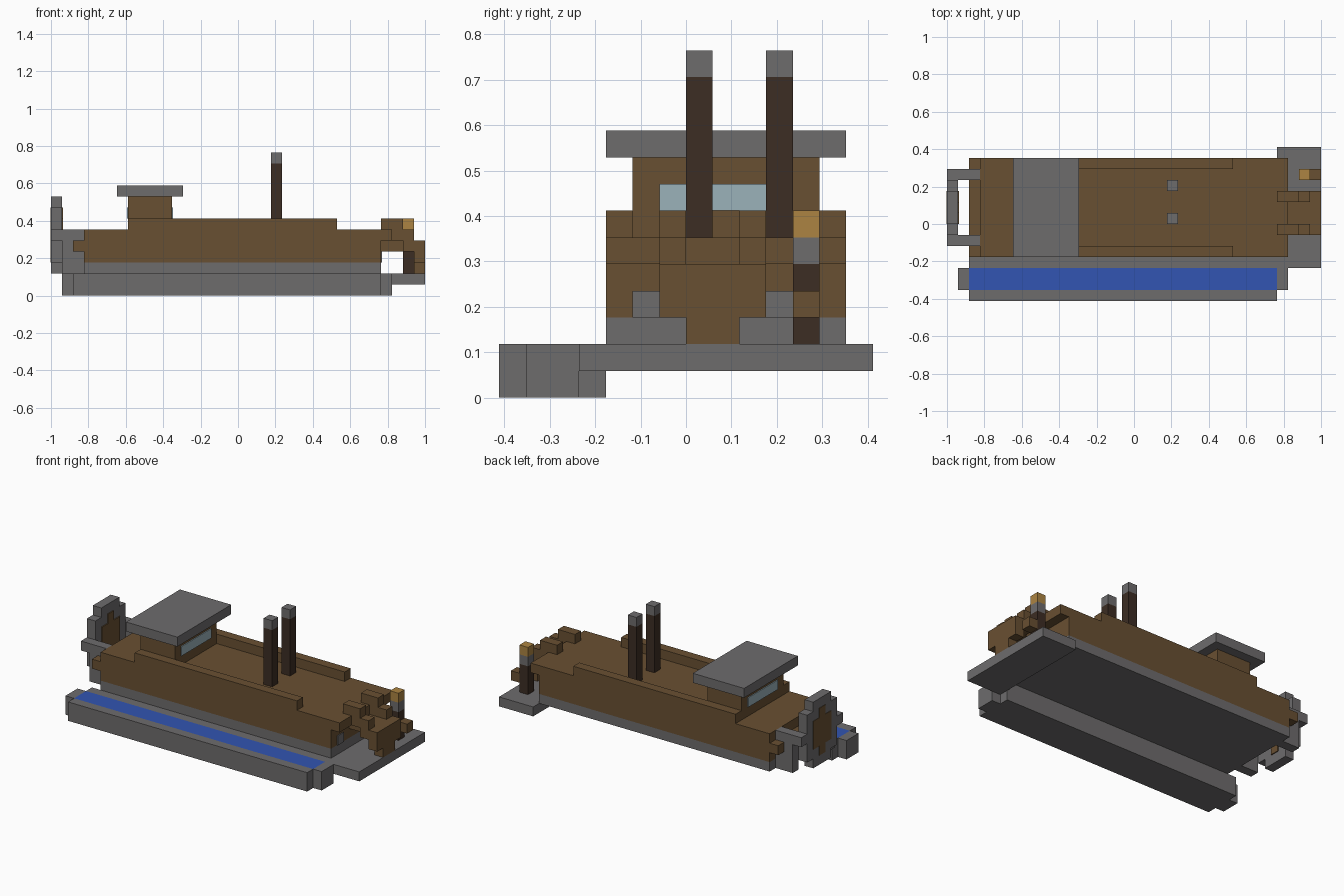
import bpy
import bmesh

cube = bpy.data.objects.get("Cube")
if cube:
    bpy.data.objects.remove(cube, do_unlink=True)

U = 2 / 34  # one block
THIN = 0.1  # plate thickness in blocks


def material(name, rgb):
    m = bpy.data.materials.new(name)
    m.use_nodes = True
    m.diffuse_color = (*rgb, 1)
    m.node_tree.nodes["Principled BSDF"].inputs["Base Color"].default_value = (*rgb, 1)
    return m


GRAY = material("gray stone", (0.155, 0.15, 0.152))
BROWN = material("brown wood", (0.141, 0.08, 0.032))
DARK = material("dark wood", (0.045, 0.026, 0.017))
BLUE = material("water blue", (0.032, 0.091, 0.445))
GLASS = material("pale glass", (0.328, 0.445, 0.491))
GOLD = material("flame gold", (0.413, 0.231, 0.054))


def blocks(name, mat, *boxes):
    """One object from boxes given as (x0, x1, y0, y1, z0, z1) in blocks."""
    bm = bmesh.new()
    for x0, x1, y0, y1, z0, z1 in boxes:
        made = bmesh.ops.create_cube(bm, size=1)
        for v in made["verts"]:
            v.co.x = (x1 if v.co.x > 0 else x0) * U - 1
            v.co.y = ((y1 if v.co.y > 0 else y0) - 7) * U
            v.co.z = (z1 if v.co.z > 0 else z0) * U
    mesh = bpy.data.meshes.new(name)
    bm.to_mesh(mesh)
    bm.free()
    mesh.materials.append(mat)
    ob = bpy.data.objects.new(name, mesh)
    bpy.context.collection.objects.link(ob)
    return ob


# Water trough along the front
blocks("trough", GRAY,
       (2, 30, 0, 1, 0, 2), (2, 30, 3, 4, 0, 2), (2, 30, 1, 3, 0, 1),
       (1, 2, 1, 3, 0, 2), (30, 31, 1, 3, 0, 2))
blocks("water", BLUE, (2, 30, 1, 3, 1, 2))

# Landing stage at the right end
blocks("landing_stage", GRAY, (30, 34, 3, 14, 1, 2))

# Hull, end rails and bulwarks
blocks("hull_base", GRAY, (3, 30, 4, 13, 2, 3))
blocks("hull", BROWN, (3, 30, 4, 13, 3, 6))
blocks("end_rails", BROWN, (2, 3, 4, 13, 4, 5), (30, 31, 4, 13, 5, 6))
blocks("bulwarks", BROWN, (7, 26, 4, 5, 6, 7), (7, 26, 12, 13, 6, 7))
blocks("stern_ports", GRAY, *[(30, 30 + THIN, y, y + 1, 3, 4) for y in (5, 10)])

# Cabin with windows on both ends
blocks("cabin", BROWN, (7, 11, 5, 12, 6, 9))
blocks("cabin_roof", GRAY, (6, 12, 4, 13, 9, 10))
blocks("cabin_windows", GLASS,
       (7 - THIN, 7, 6, 11, 7, 8), (11, 11 + THIN, 6, 11, 7, 8))

# Two chimneys
for side, y in (("front", 7), ("back", 10)):
    blocks(side + "_chimney", DARK, (20, 21, y, y + 1, 6, 12))
    blocks(side + "_chimney_cap", GRAY, (20, 21, y, y + 1, 12, 13))

# Upright wheel at the left end, carried by two brackets
blocks("wheel", GRAY, (0, 1, 7, 10, 2, 9), (0, 1, 6, 7, 3, 8), (0, 1, 10, 11, 3, 8))
blocks("wheel_hub", BROWN,
       (-THIN / 2, 1 + THIN, 7, 10, 4, 7), (-THIN / 2, 1 + THIN, 8, 9, 3, 8))
for side, y in (("front", 5), ("back", 11)):
    blocks(side + "_wheel_bracket", GRAY,
           (0, 1, y, y + 1, 5, 6), (1, 3, y, y + 1, 2, 6))

# Curved claw at the right end
for side, y in (("front", 6), ("back", 9)):
    blocks(side + "_claw", BROWN,
           (30, 32, y, y + 1, 6, 7), (31, 33, y, y + 1, 5, 6),
           (32, 34, y, y + 1, 4, 5), (33, 34, y, y + 1, 3, 4))
blocks("claw_middle", BROWN, (30, 34, 7, 9, 4, 5), (33, 34, 7, 9, 2, 4))

# Torch on the landing stage
blocks("torch_post", DARK, (32, 33, 11, 12, 2, 5))
blocks("torch_collar", GRAY, (32, 33, 11, 12, 5, 6))
blocks("torch_flame", GOLD, (32, 33, 11, 12, 6, 7))
blocks("torch_brace", BROWN, (33, 34, 11, 12, 3, 4))
